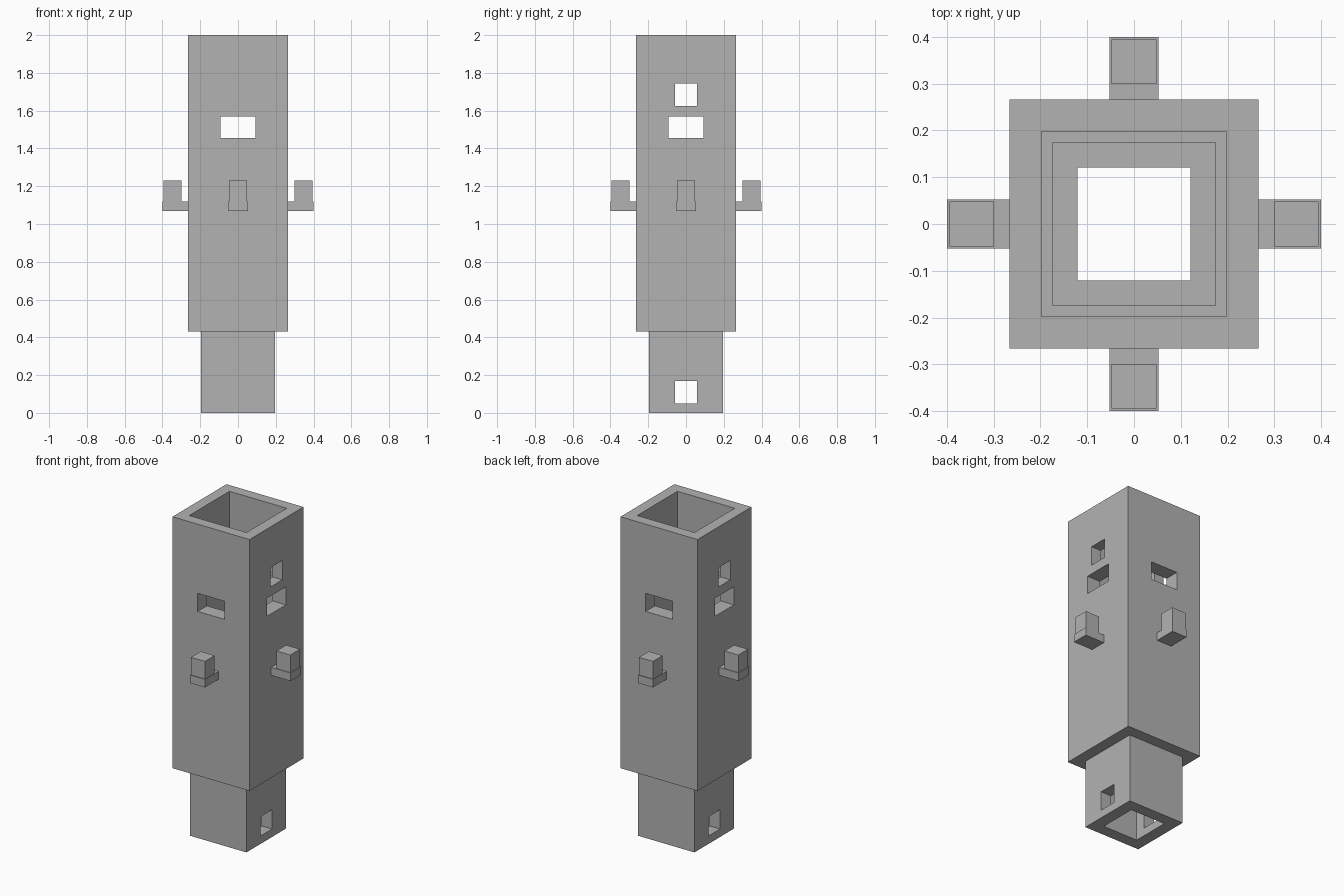
import bpy, bmesh, math
from mathutils import Matrix, Vector

cube = bpy.data.objects.get("Cube")
if cube:
    bpy.data.objects.remove(cube, do_unlink=True)

grey = bpy.data.materials.new("plain_grey")
grey.use_nodes = True
colour = (0.45, 0.45, 0.45, 1)
grey.diffuse_color = colour
grey.node_tree.nodes["Principled BSDF"].inputs["Base Color"].default_value = colour


def make_object(name, bm):
    bmesh.ops.recalc_face_normals(bm, faces=bm.faces)
    mesh = bpy.data.meshes.new(name)
    bm.to_mesh(mesh)
    bm.free()
    mesh.materials.append(grey)
    obj = bpy.data.objects.new(name, mesh)
    bpy.context.collection.objects.link(obj)
    return obj


def add_box(bm, low, high):
    low, high = Vector(low), Vector(high)
    size = high - low
    bmesh.ops.create_cube(bm, size=1, matrix=Matrix.Translation((low + high) / 2)
                          @ Matrix.Diagonal((*size, 1)))


def square_shell(name, profile):
    """Sweep a closed (half width, height) profile round a square."""
    bm = bmesh.new()
    rings = [[bm.verts.new((sx * r, sy * r, z))
              for sx, sy in ((-1, -1), (1, -1), (1, 1), (-1, 1))] for r, z in profile]
    for i, ring in enumerate(rings):
        above = rings[(i + 1) % len(rings)]
        for j in range(4):
            k = (j + 1) % 4
            bm.faces.new((ring[j], ring[k], above[k], above[j]))
    return make_object(name, bm)


# Hollow body: plug at the foot, wide shaft, stepped cavity and socket at the top
plug, shaft, socket, cavity, bore = 0.195, 0.266, 0.198, 0.174, 0.121
shoulder, ledge, floor, top = 0.43, 1.57, 0.5, 2.0
body = square_shell("hollow_body", [
    (plug, 0), (plug, shoulder), (shaft, shoulder), (shaft, top), (socket, top),
    (socket, ledge), (cavity, ledge), (cavity, floor), (bore, floor), (bore, 0)])

# Windows through opposite walls: half width, bottom, top, along x or not
windows = [
    ("front_slot", 0.093, 1.455, ledge - 0.002, False),
    ("side_slot", 0.093, 1.455, ledge - 0.002, True),
    ("upper_pin_hole", 0.057, 1.625, 1.745, True),
    ("lower_pin_hole", 0.057, 0.05, 0.17, True),
]
bpy.context.view_layer.objects.active = body
for name, half, z0, z1, along_x in windows:
    bm = bmesh.new()
    hx, hy = (0.5, half) if along_x else (half, 0.5)
    add_box(bm, (-hx, -hy, z0), (hx, hy, z1))
    cutter = make_object(name + "_cutter", bm)
    cutter.hide_render = True
    cut = body.modifiers.new(name, "BOOLEAN")
    cut.operation = "DIFFERENCE"
    cut.solver = "EXACT"
    cut.object = cutter
    bpy.ops.object.modifier_apply(modifier=name)
    bpy.data.objects.remove(cutter, do_unlink=True)

# Upturned hooks, one on each side
for i, side in enumerate(("left", "back", "right", "front")):
    turn = Matrix.Rotation(i * math.pi / 2, 4, "Z")
    for part, low, high in (
            ("arm", (shaft - 0.002, -0.052, 1.07), (0.4, 0.052, 1.12)),
            ("peg", (0.299, -0.048, 1.12), (0.395, 0.048, 1.23))):
        bm = bmesh.new()
        add_box(bm, low, high)
        bm.transform(turn)
        make_object(f"{side}_hook_{part}", bm)
